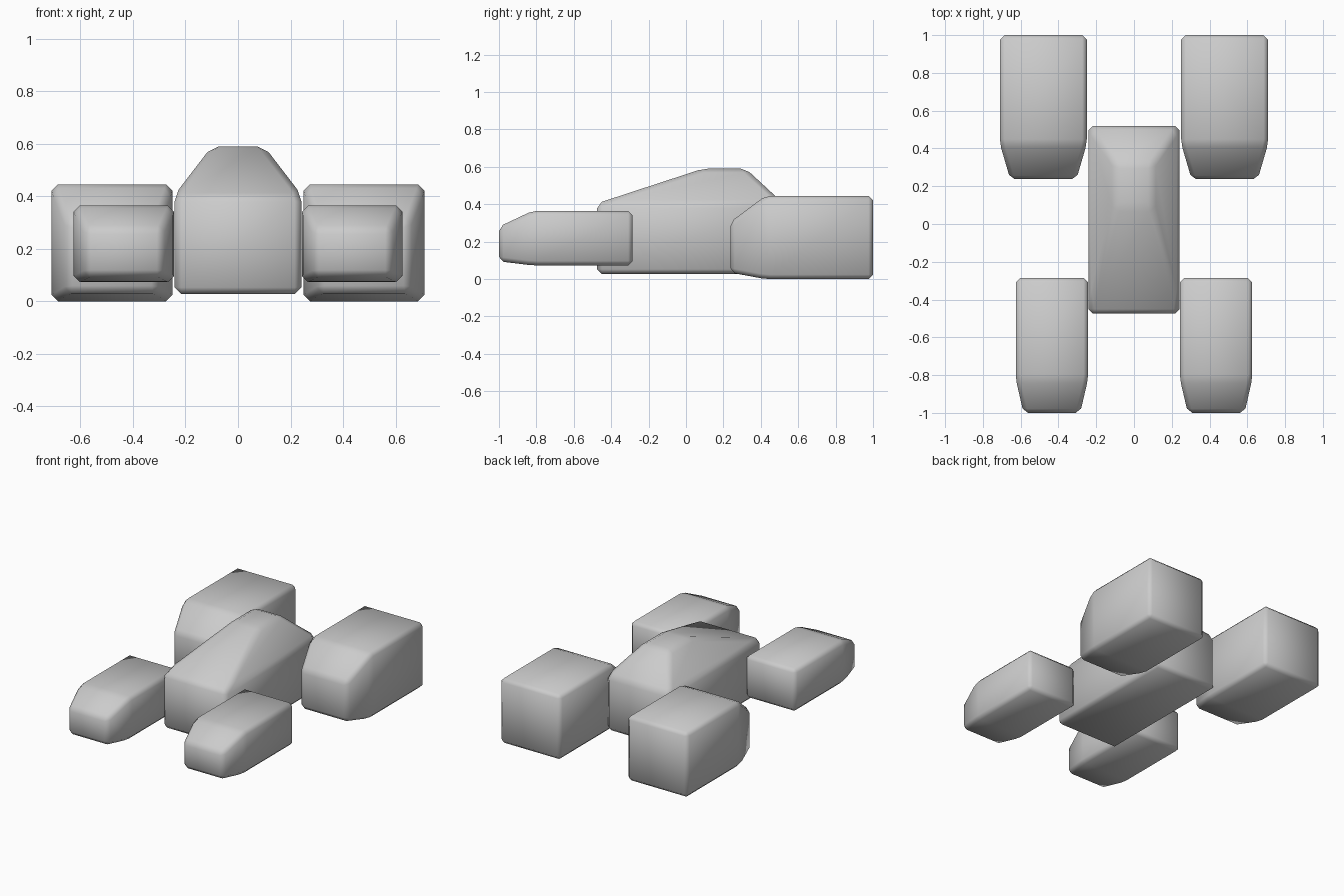
import bpy
import bmesh

cube = bpy.data.objects.get("Cube")
if cube:
    bpy.data.objects.remove(cube, do_unlink=True)

grey = bpy.data.materials.new("light_grey")
grey.use_nodes = True
colour = (0.6, 0.6, 0.6, 1)
grey.diffuse_color = colour
grey.node_tree.nodes["Principled BSDF"].inputs["Base Color"].default_value = colour


def loft(name, rings, bevel):
    """Skin a stack of four-cornered rings, chamfer the edges, shade smooth."""
    bm = bmesh.new()
    loops = [[bm.verts.new(p) for p in ring] for ring in rings]
    for a, b in zip(loops, loops[1:]):
        for i in range(4):
            j = (i + 1) % 4
            bm.faces.new((a[i], a[j], b[j], b[i]))
    bm.faces.new(loops[0])
    bm.faces.new(loops[-1])
    bmesh.ops.recalc_face_normals(bm, faces=bm.faces)
    bmesh.ops.bevel(bm, geom=bm.edges[:], offset=bevel, segments=1,
                    affect='EDGES', clamp_overlap=True)
    for face in bm.faces:
        face.smooth = True
    mesh = bpy.data.meshes.new(name)
    bm.to_mesh(mesh)
    bm.free()
    mesh.materials.append(grey)
    obj = bpy.data.objects.new(name, mesh)
    bpy.context.collection.objects.link(obj)


def level(half_width, y0, y1, z):
    w = half_width
    return [(-w, y0, z), (w, y0, z), (w, y1, z), (-w, y1, z)]


def section(side, y, x0, x1, z0, z1):
    return [(side * x, y, z) for x, z in ((x0, z0), (x1, z0), (x1, z1), (x0, z1))]


# Central hull with its sloping canopy
loft("body", [level(0.242, -0.475, 0.52, 0.027),
              level(0.242, -0.475, 0.52, 0.405),
              level(0.10, 0.09, 0.32, 0.59)], 0.026)

# Four pods with tapered noses
for label, s in (("left", 1), ("right", -1)):
    loft("front_pod_" + label, [section(s, -1.0, 0.285, 0.585, 0.095, 0.28),
                                section(s, -0.82, 0.243, 0.626, 0.073, 0.365),
                                section(s, -0.285, 0.243, 0.626, 0.073, 0.365)], 0.024)
    loft("rear_pod_" + label, [section(s, 0.237, 0.305, 0.655, 0.035, 0.305),
                               section(s, 0.425, 0.25, 0.71, 0.0, 0.445),
                               section(s, 1.0, 0.25, 0.71, 0.0, 0.445)], 0.024)
